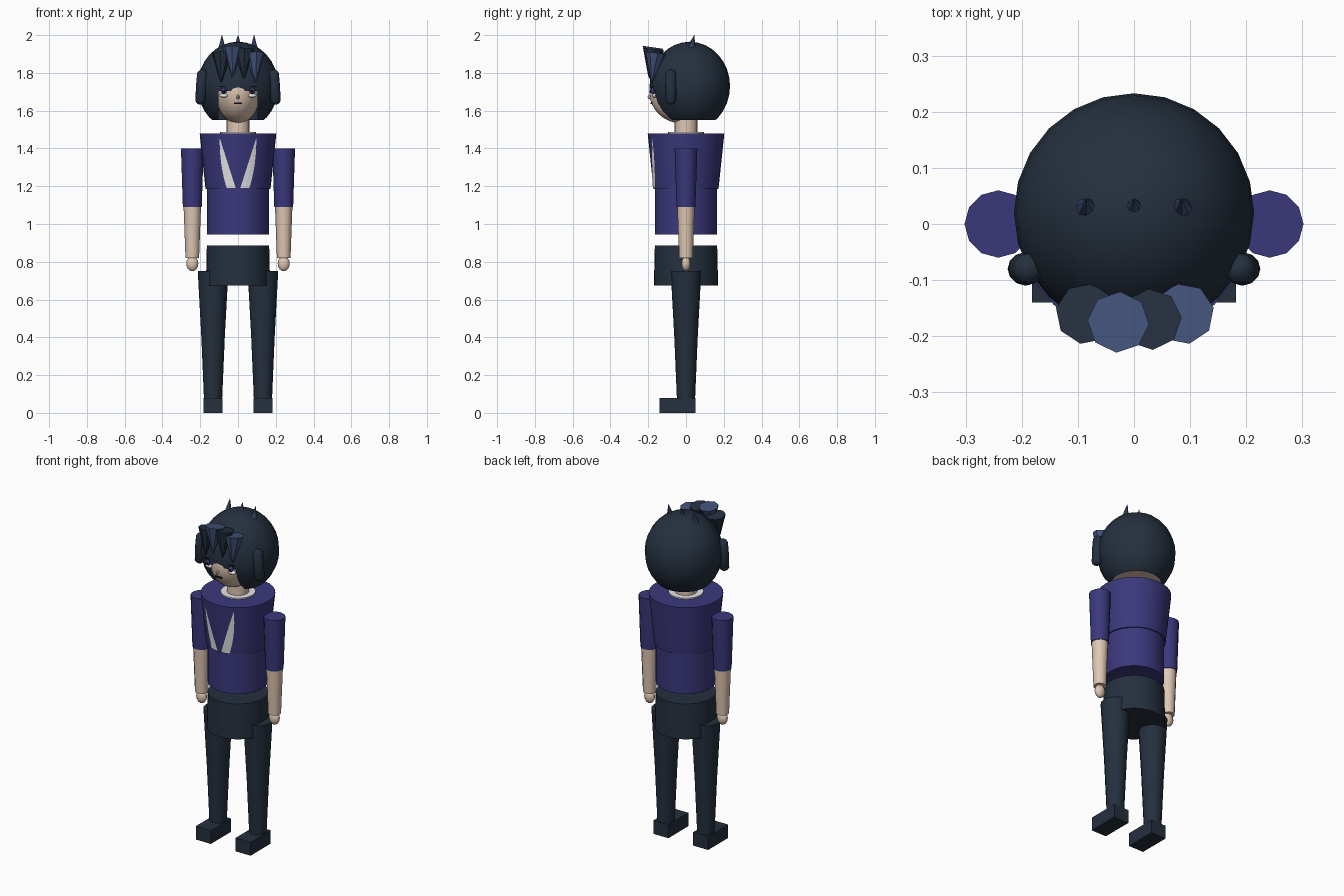
import bpy, bmesh, math
from mathutils import Vector

cube = bpy.data.objects.get("Cube")
if cube:
    bpy.data.objects.remove(cube, do_unlink=True)


def material(name, rgb):
    m = bpy.data.materials.new(name)
    m.use_nodes = True
    m.diffuse_color = (*rgb, 1)
    bsdf = next(n for n in m.node_tree.nodes if n.type == 'BSDF_PRINCIPLED')
    bsdf.inputs["Base Color"].default_value = (*rgb, 1)
    return m


NAVY = material("dark navy", (.018, .029, .048))
INDIGO = material("indigo cloth", (.043, .039, .2))
SKIN = material("skin", (.74, .57, .45))
BLUE = material("hair highlight blue", (.054, .084, .19))
WHITE = material("off white", (.8, .8, .8))
BLACK = material("black", (.008, .008, .012))


def finish(name, mat, smooth=True):
    ob = bpy.context.object
    ob.name = name
    ob.data.materials.append(mat)
    bpy.ops.object.transform_apply(location=False, rotation=False, scale=True)
    if smooth:
        bpy.ops.object.shade_smooth_by_angle(angle=math.radians(40))
    return ob


def cone(name, mat, base, tip, r1, r2, sides=24, smooth=True):
    """Tapered cylinder running from base to tip."""
    a, b = Vector(base), Vector(tip)
    bpy.ops.mesh.primitive_cone_add(vertices=sides, radius1=r1, radius2=r2, depth=(b - a).length,
                                    location=(a + b) / 2,
                                    rotation=(b - a).to_track_quat('Z', 'Y').to_euler())
    return finish(name, mat, smooth)


def ball(name, mat, loc, size, seg=16, rings=10):
    bpy.ops.mesh.primitive_uv_sphere_add(segments=seg, ring_count=rings, radius=1, location=loc)
    bpy.context.object.scale = size
    return finish(name, mat)


def box(name, mat, loc, size):
    bpy.ops.mesh.primitive_cube_add(size=1, location=loc)
    bpy.context.object.scale = size
    return finish(name, mat, False)


# Torso, hips, collar and neck
cone("lower_shirt", INDIGO, (0, 0, .945), (0, 0, 1.185), .165, .165, 32)
cone("upper_shirt", INDIGO, (0, 0, 1.185), (0, 0, 1.48), .172, .203, 32)
cone("hips", NAVY, (0, 0, .675), (0, 0, .885), .17, .165, 32)
cone("collar", WHITE, (0, 0, 1.475), (0, 0, 1.487), .095, .095)
cone("neck", SKIN, (0, 0, 1.47), (0, 0, 1.58), .062, .062, 16)

# Head
ball("head", SKIN, (0, -.02, 1.7), (.12, .175, .168), 24, 16)

# Hair cap, flat below and notched for the face
hair = ball("hair", NAVY, (0, .02, 1.73), (.214, .213, .235), 24, 16)
hair.data.materials.append(SKIN)
bm = bmesh.new()
bm.from_mesh(hair.data)
cut = bmesh.ops.bisect_plane(bm, geom=bm.verts[:] + bm.edges[:] + bm.faces[:],
                             plane_co=(0, 0, -.18), plane_no=(0, 0, 1), clear_inner=True)
rim = [e for e in cut["geom_cut"] if isinstance(e, bmesh.types.BMEdge)]
cap = bmesh.ops.contextual_create(bm, geom=rim)["faces"]
for f in cap:
    f.material_index = 1
    f.smooth = False
bmesh.ops.recalc_face_normals(bm, faces=bm.faces[:])
bm.to_mesh(hair.data)
bm.free()
notch = box("face_cutter", NAVY, (0, -.2, 1.6), (.204, .36, .206))
notch.hide_render = True
bpy.context.view_layer.objects.active = hair
mod = hair.modifiers.new("face opening", 'BOOLEAN')
mod.operation, mod.solver, mod.object = 'DIFFERENCE', 'EXACT', notch
bpy.ops.object.modifier_apply(modifier=mod.name)
bpy.data.objects.remove(notch, do_unlink=True)

# Fringe of pointed locks, wide end up
fringe = [(-.085, -.16, 1.905, NAVY), (-.028, -.175, 1.935, BLUE),
          (.03, -.17, 1.925, NAVY), (.088, -.16, 1.905, BLUE)]
for i, (x, y, z, mat) in enumerate(fringe):
    cone(f"fringe_lock_{i + 1}", mat, (x, y, z), (x * 1.05, y - .022, z - .155),
         .055, .003, 8, False)

# Small spikes on the crown
for name, x, r, z in (("right", -.085, .023, 1.915), ("middle", 0, .02, 1.935),
                      ("left", .085, .023, 1.915)):
    cone(f"{name}_crown_spike", BLUE, (x, .025, z), (x, .045, 2), r, .001, 8, False)

# Mouth and nose
box("mouth", BLACK, (0, -.183, 1.64), (.042, .012, .008))
ball("nose", SKIN, (0, -.193, 1.672), (.008, .01, .012), 8, 6)

# Mirrored parts
for side, s in (("left", 1), ("right", -1)):
    # Eyes
    ball(f"{side}_eye_white", WHITE, (s * .075, -.163, 1.68), (.024, .016, .011), 12, 8)
    ball(f"{side}_iris", INDIGO, (s * .075, -.175, 1.705), (.015, .012, .017), 12, 8)
    ball(f"{side}_pupil", BLACK, (s * .075, -.185, 1.703), (.006, .006, .009), 8, 6)
    ball(f"{side}_eye_glint", WHITE, (s * .08, -.188, 1.712), (.004, .004, .004), 8, 6)
    box(f"{side}_lash", BLACK, (s * .078, -.178, 1.728), (.04, .01, .006))

    # Side lock, a rounded capsule
    lock = ball(f"{side}_side_lock", NAVY, (s * .193, -.08, 1.725), (.03, .03, .03), 12, 8)
    for v in lock.data.vertices:
        v.co.z += math.copysign(.063, v.co.z) if abs(v.co.z) > .001 else 0
        v.co.x -= s * .06 * v.co.z

    # Arm
    x = s * .242
    cone(f"{side}_sleeve", INDIGO, (x, 0, 1.09), (x, 0, 1.4), .05, .06, 12)
    cone(f"{side}_forearm", SKIN, (x, 0, .82), (x, 0, 1.09), .036, .046, 12)
    ball(f"{side}_hand", SKIN, (x, 0, .79), (.032, .024, .04), 12, 8)

    # Leg and foot
    x = s * .132
    cone(f"{side}_thigh", NAVY, (x, 0, .4), (x, 0, .75), .062, .081, 16)
    cone(f"{side}_shin", NAVY, (x, 0, .07), (x, 0, .4), .048, .062, 16)
    box(f"{side}_foot", NAVY, (x, -.045, .04), (.1, .19, .08))

    # Lapel strip lying on the chest
    bm = bmesh.new()
    rows = []
    for i in range(9):
        t = i / 8
        z = 1.45 - .26 * t
        radius = .172 + .031 * (z - 1.185) / .295 + .003
        inner = .095 - .083 * t
        outer = .097 - .037 * t ** 2.2
        rows.append([bm.verts.new((s * px, -math.sqrt(radius ** 2 - px ** 2), z))
                     for px in (inner, (inner + outer) / 2, outer)])
    for a, b in zip(rows, rows[1:]):
        for j in range(2):
            quad = (a[j], a[j + 1], b[j + 1], b[j])
            bm.faces.new(quad if s < 0 else quad[::-1])
    bmesh.ops.recalc_face_normals(bm, faces=bm.faces[:])
    if bm.faces[:][0].normal.y > 0:
        bmesh.ops.reverse_faces(bm, faces=bm.faces[:])
    mesh = bpy.data.meshes.new(f"{side}_lapel")
    bm.to_mesh(mesh)
    bm.free()
    mesh.materials.append(WHITE)
    bpy.context.collection.objects.link(bpy.data.objects.new(f"{side}_lapel", mesh))
